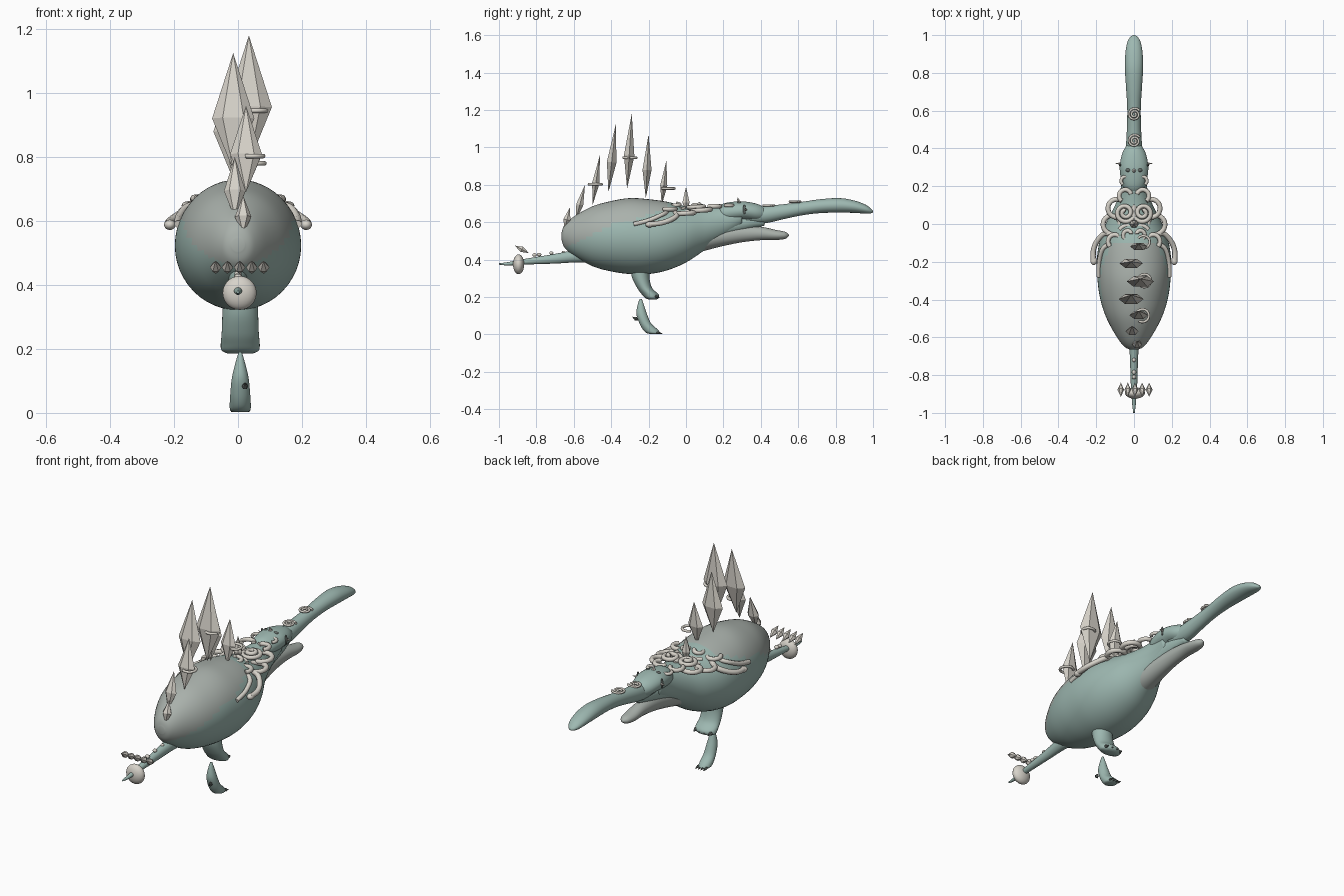
import bpy, bmesh, math
from mathutils import Vector


def mat(name, c):
    m = bpy.data.materials.new(name)
    m.diffuse_color = (*c, 1)
    return m


SKIN = mat("skin", (0.34, 0.48, 0.44))
SHELL = mat("shell", (0.40, 0.44, 0.41))
BONE = mat("bone", (0.68, 0.65, 0.59))
DARK = mat("dark", (0.12, 0.14, 0.13))


def finish(bm, name, m, smooth=True):
    bmesh.ops.recalc_face_normals(bm, faces=bm.faces)
    me = bpy.data.meshes.new(name)
    bm.to_mesh(me)
    bm.free()
    me.materials.append(m)
    for p in me.polygons:
        p.use_smooth = smooth
    ob = bpy.data.objects.new(name, me)
    bpy.context.collection.objects.link(ob)
    return ob


def spline(pts, steps):
    # Catmull-Rom interpolation of section tuples
    out = []
    P = [pts[0]] + list(pts) + [pts[-1]]
    for i in range(1, len(P) - 2):
        for s in range(steps):
            t = s / steps
            out.append([0.5 * (2 * b + (c - a) * t + (2 * a - 5 * b + 4 * c - d) * t * t
                               + (3 * b - a - 3 * c + d) * t ** 3)
                        for a, b, c, d in zip(*P[i - 1:i + 3])])
    return out + [list(pts[-1])]


def loft(name, pts, m, axis='y', x=0, steps=5, n=32):
    # elliptical sections: (station, offset, half width in x, other half width)
    bm = bmesh.new()
    rings = []
    for a, b, rx, rb in spline(pts, steps):
        ring = []
        for k in range(n):
            t = 2 * math.pi * k / n
            u, v = x + rx * math.cos(t), b + rb * math.sin(t)
            ring.append(bm.verts.new((u, a, v) if axis == 'y' else (u, v, a)))
        rings.append(ring)
    for p, q in zip(rings, rings[1:]):
        for k in range(n):
            bm.faces.new((p[k], p[(k + 1) % n], q[(k + 1) % n], q[k]))
    bm.faces.new(rings[0])
    bm.faces.new(rings[-1])
    return finish(bm, name, m)


def crystal(name, p0, p1, wx, wy, mid=0.44, m=BONE):
    # faceted six-sided double pyramid
    p0, p1 = Vector(p0), Vector(p1)
    d = (p1 - p0).normalized()
    side = Vector((1, 0, 0)) if abs(d.x) < 0.9 else Vector((0, 0, 1))
    side = (side - d * side.dot(d)).normalized()
    up = d.cross(side)
    c = p0.lerp(p1, mid)
    bm = bmesh.new()
    a, b = bm.verts.new(p0), bm.verts.new(p1)
    r = [bm.verts.new(c + side * wx * math.cos(k * math.pi / 3) + up * wy * math.sin(k * math.pi / 3))
         for k in range(6)]
    for k in range(6):
        bm.faces.new((a, r[k], r[(k + 1) % 6]))
        bm.faces.new((b, r[k], r[(k + 1) % 6]))
    return finish(bm, name, m, False)


def ball(name, loc, scale, m):
    bm = bmesh.new()
    bmesh.ops.create_uvsphere(bm, u_segments=24, v_segments=14, radius=1)
    for v in bm.verts:
        v.co = Vector([l + c * s for l, c, s in zip(loc, v.co, scale)])
    return finish(bm, name, m)


def tube(name, pts, r, m=BONE):
    cu = bpy.data.curves.new(name, 'CURVE')
    cu.dimensions = '3D'
    cu.bevel_depth, cu.bevel_resolution, cu.use_fill_caps = r, 2, True
    s = cu.splines.new('POLY')
    s.points.add(len(pts) - 1)
    for p, q in zip(s.points, pts):
        p.co = (*q, 1)
    cu.materials.append(m)
    ob = bpy.data.objects.new(name, cu)
    bpy.context.collection.objects.link(ob)


def curl(name, c, r0, r1, turns, start, r, mirror=1, drop=0):
    pts = []
    n = int(24 * turns) + 2
    for i in range(n + 1):
        t = i / n
        a, q = start + turns * 2 * math.pi * t, r0 + (r1 - r0) * t
        pts.append((mirror * (c[0] + q * math.cos(a)), c[1] + q * math.sin(a), c[2] - drop * (1 - t)))
    tube(name, pts, r)


# body with a greyer shell region on the back
body = loft("body", [(-.665, .525, .02, .02), (-.65, .525, .05, .06), (-.6, .525, .09, .105),
                     (-.5, .525, .145, .16), (-.4, .525, .178, .188), (-.3, .526, .193, .203),
                     (-.2, .523, .197, .2), (-.1, .526, .184, .183), (0, .535, .15, .15),
                     (.1, .565, .1, .115), (.2, .6, .068, .088), (.3, .635, .06, .06)], SKIN, n=48, steps=6)
body.data.materials.append(SHELL)
for p in body.data.polygons:
    c = p.center
    if c.y < -.1 and c.z > .61 - .5 * max(0, -.35 - c.y) + .35 * max(0, c.y + .28):
        p.material_index = 1

# head, long snout, lower jaw, tail
loft("head", [(.16, .645, .03, .03), (.2, .65, .06, .05), (.27, .658, .074, .053), (.32, .66, .074, .05),
              (.38, .652, .06, .046), (.43, .645, .03, .03)], SKIN)
loft("snout", [(.32, .63, .045, .04), (.42, .64, .042, .046), (.52, .656, .037, .04), (.62, .673, .036, .036),
               (.72, .686, .042, .037), (.82, .69, .048, .039), (.9, .683, .046, .033), (.96, .67, .036, .024),
               (.99, .66, .02, .012), (1, .657, .004, .004)], SKIN)
loft("lower_jaw", [(.02, .5, .06, .07), (.1, .508, .065, .06), (.2, .525, .052, .052), (.3, .538, .042, .045),
                   (.4, .54, .037, .036), (.48, .532, .036, .027), (.53, .53, .025, .019),
                   (.55, .53, .004, .004)], SHELL)
loft("throat", [(.0, .53, .1, .1), (.1, .55, .08, .09), (.22, .58, .055, .06), (.34, .6, .04, .04),
                (.42, .602, .02, .02)], SKIN)
loft("tail", [(-1, .377, .004, .004), (-.95, .378, .01, .009), (-.85, .39, .017, .016), (-.7, .405, .022, .026),
              (-.58, .42, .03, .035), (-.45, .43, .04, .05)], SKIN)

# tail ball with fan of crystals and bumps
ball("tail_ball", (.005, -.895, .375), (.053, .03, .053), BONE)
for x in (-.07, -.033, .005, .043, .08):
    crystal("tail_crystal", (x, -.84, .435), (x, -.915, .475), .018, .018, .5)
for y, z, r in ((-.81, .425, .012), (-.785, .427, .012), (-.72, .435, .011), (-.655, .44, .009)):
    ball("tail_bump", (0, y, z), (r, r, r * .8), BONE)

# back spines: x, base y, base z, tip y, tip z, half width
spines = [(.016, -.65, .56, -.62, .68, .026), (-.01, -.59, .61, -.54, .80, .034), (.025, -.5, .69, -.46, .96, .05),
          (-.015, -.415, .76, -.375, 1.125, .066), (.034, -.315, .78, -.29, 1.18, .072),
          (-.015, -.215, .73, -.2, 1.07, .062), (.025, -.13, .69, -.105, .93, .045), (0, 0, .64, 0, .79, .024)]
for x, y0, z0, y1, z1, w in spines:
    crystal("back_spine", (x, y0, z0), (x, y1, z1), w, max(.022, w * .45))
# thin rings hooked to some spines
for x, y, z, r in ((.055, -.3, .945, .034), (.045, -.485, .803, .034), (.05, -.095, .78, .033)):
    curl("spine_ring", (x, y, z), r, r, .75, -2.2, .007)

# curled mane around the neck
for s in (1, -1):
    curl("mane_spiral", (.047, .06, .695), .056, .01, 1.9, 2.4, .012, s, .02)
    curl("mane_lower_spiral", (.03, -.055, .70), .052, .014, 1.4, .5, .011, s, .03)
    curl("mane_arc", (.09, .085, .67), .05, .045, .6, -1.6, .013, s, .01)
    curl("mane_outer_arc", (.115, .0, .655), .052, .04, .7, -1.2, .013, s, .01)
    curl("mane_side_arc", (.1, -.09, .67), .04, .03, .55, -.8, .012, s)
    curl("mane_neck_arc", (.045, .15, .685), .035, .03, .6, -.9, .012, s)
    tube("side_lock", [(s * x, y, z) for x, y, z in spline(
        [(.11, -.06, .655), (.155, -.05, .635), (.195, -.09, .61), (.215, -.14, .595), (.215, -.2, .59)], 5)], .014)
    ball("side_lock_tip", (s * .213, -.195, .588), (.018, .022, .016), BONE)
    tube("rear_lock", [(s * x, y, z) for x, y, z in spline(
        [(.12, -.1, .655), (.165, -.13, .64), (.185, -.2, .61), (.187, -.28, .59)], 5)], .012)
    # face details
    ball("eye", (s * .03, .285, .704), (.014, .01, .008), DARK)
    crystal("ear_spike", (s * .06, .32, .665), (s * .103, .32, .668), .006, .006, .4)
    ball("ear_disc", (s * .073, .312, .668), (.006, .008, .026), DARK)
    curl("cheek_curl", (.045, .23, .69), .025, .02, .5, -1, .009, s)
crystal("brow_horn", (0, .285, .695), (0, .275, .735), .012, .012, .3)
# small snout spirals
for y, z in ((.58, .71), (.44, .69)):
    curl("snout_spiral", (.002, y, z), .034, .005, 2.2, .6, .006)

# upper leg and lower leg
loft("upper_leg", [(.38, -.245, .055, .055), (.31, -.243, .056, .047), (.25, -.222, .058, .04),
                   (.215, -.192, .061, .045), (.195, -.182, .058, .036), (.186, -.178, .04, .02)], SKIN, 'z', .007)
loft("lower_leg", [(.19, -.242, .005, .006), (.16, -.242, .014, .016), (.11, -.237, .026, .028),
                   (.06, -.218, .031, .031), (.025, -.19, .033, .04), (.008, -.175, .031, .036),
                   (.002, -.17, .02, .02)], SKIN, 'z', .007)
for i in range(4):
    x = .007 + (i - 1.5) * .03
    crystal("upper_claw", (x, -.175, .205), (x, -.138, .198), .012, .011, .4, DARK)
    x = .007 + (i - 1.5) * .016
    crystal("lower_claw", (x, -.17, .012), (x, -.12, .004), .008, .007, .4, DARK)
crystal("heel_spur", (.022, -.255, .075), (.022, -.288, .095), .01, .012, .4, DARK)
